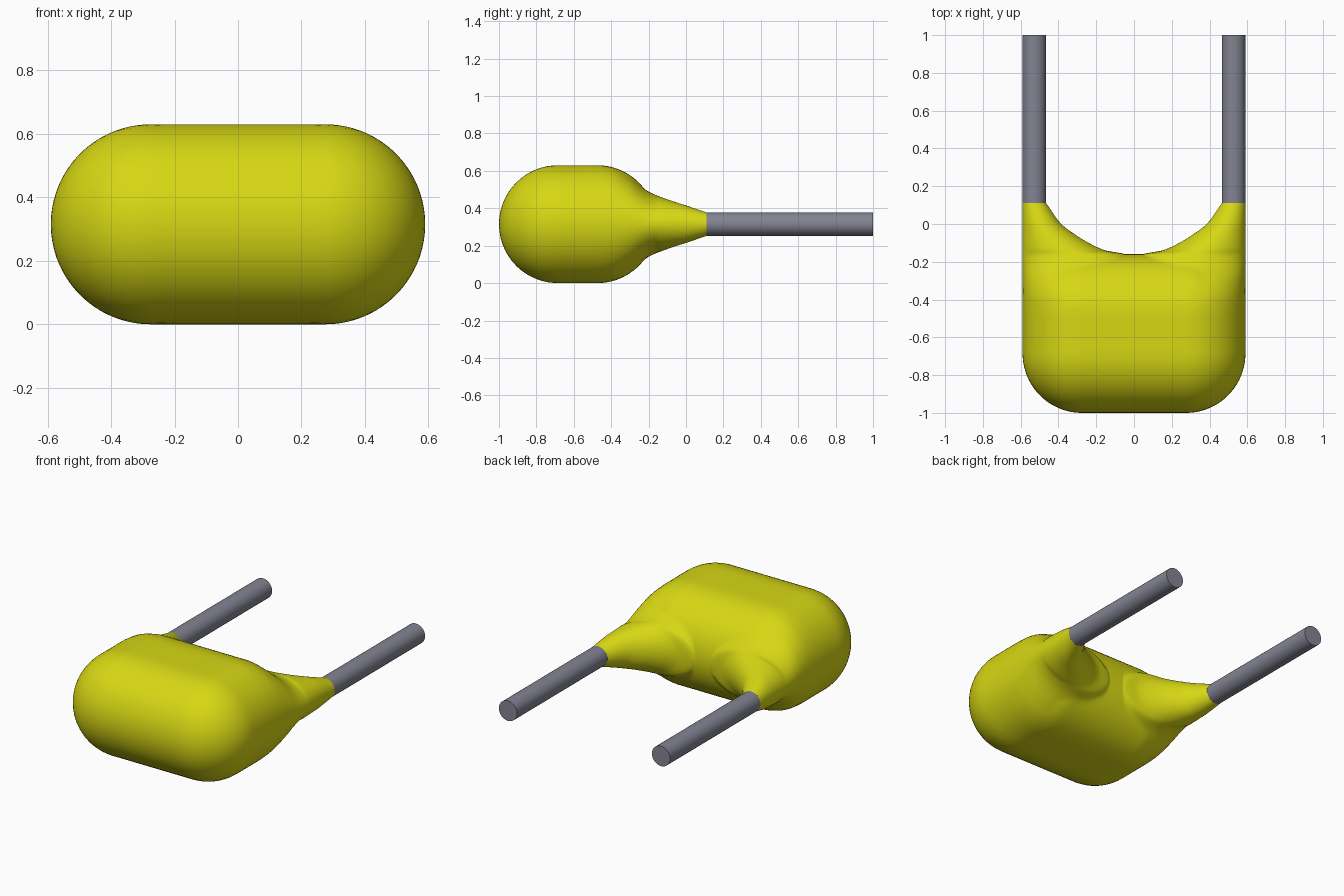
import bpy, bmesh, math
from mathutils import Matrix

cube = bpy.data.objects.get("Cube")
if cube:
    bpy.data.objects.remove(cube, do_unlink=True)

R = 0.315          # body edge radius and mid height
CX = 0.275         # half width of the flat core
CY0, CY1 = -0.685, -0.475
OUT = CX + R       # outer side of the body


def material(name, rgb):
    m = bpy.data.materials.new(name)
    m.use_nodes = True
    m.diffuse_color = (*rgb, 1)
    m.node_tree.nodes["Principled BSDF"].inputs["Base Color"].default_value = (*rgb, 1)
    return m


yellow = material("yellow coating", (0.68, 0.68, 0.007))
grey = material("grey metal", (0.23, 0.23, 0.29))


def curve(keys):
    """Smooth monotone interpolation through (position, value) keys."""
    n = len(keys)
    slope = [(keys[i + 1][1] - keys[i][1]) / (keys[i + 1][0] - keys[i][0]) for i in range(n - 1)]
    tan = [slope[0]]
    for a, b in zip(slope, slope[1:]):
        tan.append(2 * a * b / (a + b) if a * b > 0 else 0)
    tan.append(slope[-1])

    def f(p):
        p = min(max(p, keys[0][0]), keys[-1][0])
        i = max(k for k in range(n - 1) if keys[k][0] <= p)
        d = keys[i + 1][0] - keys[i][0]
        u = (p - keys[i][0]) / d
        return ((2*u**3 - 3*u**2 + 1) * keys[i][1] + (u**3 - 2*u**2 + u) * d * tan[i]
                + (3*u**2 - 2*u**3) * keys[i + 1][1] + (u**3 - u**2) * d * tan[i + 1])
    return f


# Tapering shoulder: inner side and half height along y
inner_x = curve([(-0.475, -0.04), (-0.25, -0.01), (-0.16, 0.05), (-0.14, 0.15), (-0.1, 0.24),
                 (-0.05, 0.32), (0, 0.385), (0.11, 0.465)])
half_h = curve([(-0.475, R), (-0.4, 0.305), (-0.3, 0.255), (-0.25, 0.212), (-0.2, 0.174),
                (-0.1, 0.133), (0, 0.1), (0.11, 0.0625)])
# Where each section meets the inner and outer edge
inner_y = curve(list(enumerate([0.11, 0, -0.05, -0.1, -0.13, -0.145, -0.153, -0.16, -0.16])))
outer_y = curve(list(enumerate([0.11, 0, -0.12, -0.28, -0.475, CY0])))


def height(x, y):
    """Half height of the body: rounded slab joined with the shoulder."""
    dx = max(abs(x) - CX, 0)
    dy = max(CY0 - y, y - CY1, 0)
    slab = math.sqrt(max(R * R - dx * dx - dy * dy, 0))
    if y < CY1:
        return slab
    xi = inner_x(y)
    a = (OUT - xi) / 2
    u = (x - xi - a) / a
    return max(slab, half_h(y) * math.sqrt(max(1 - u * u, 0)))


def edges(t):
    """Outer and inner end points of section t, from the leg (0) to the middle (8)."""
    if t <= 5:
        o = (OUT, outer_y(t))
    elif t <= 7:
        a = (t - 5) / 2 * math.pi / 2
        o = (CX + R * math.cos(a), CY0 - R * math.sin(a))
    else:
        o = (CX * (8 - t), CY0 - R)
    iy = inner_y(t)
    i = (inner_x(iy), iy) if t <= 7 else (0.05 * (8 - t), iy)
    return o, i


# Body: half of a U-shaped loft, mirrored
STEPS, N = 80, 64
bm = bmesh.new()
loops = []
for k in range(STEPS + 1):
    o, i = edges(8 * k / STEPS)
    loop = []
    for j in range(N):
        ang = 2 * math.pi * j / N
        s = (1 - math.cos(ang)) / 2
        x, y = o[0] + (i[0] - o[0]) * s, o[1] + (i[1] - o[1]) * s
        h = 0 if j in (0, N // 2) else height(x, y)
        loop.append(bm.verts.new((x, y, R + math.copysign(h, math.sin(ang)))))
    loops.append(loop)
for a, b in zip(loops, loops[1:]):
    for j in range(N):
        bm.faces.new((a[j], a[(j + 1) % N], b[(j + 1) % N], b[j]))
bm.faces.new(loops[0])
bmesh.ops.remove_doubles(bm, verts=bm.verts, dist=1e-5)
bmesh.ops.recalc_face_normals(bm, faces=bm.faces)
# The half is open at x = 0, so make sure the normals point outward
bm.faces.ensure_lookup_table()
top = max(bm.faces, key=lambda f: f.calc_center_median().z)
if top.normal.z < 0:
    bmesh.ops.reverse_faces(bm, faces=bm.faces)


def add_object(name, bm, mat):
    me = bpy.data.meshes.new(name)
    bm.to_mesh(me)
    bm.free()
    me.materials.append(mat)
    ob = bpy.data.objects.new(name, me)
    bpy.context.collection.objects.link(ob)
    bpy.ops.object.select_all(action='DESELECT')
    ob.select_set(True)
    bpy.context.view_layer.objects.active = ob
    bpy.ops.object.shade_smooth_by_angle(angle=math.radians(50))
    return ob


body = add_object("coated_body", bm, yellow)
mirror = body.modifiers.new("Mirror", 'MIRROR')
mirror.use_clip = True
mirror.merge_threshold = 0.0005

# Wire legs
for name, side in (("left_leg", 1), ("right_leg", -1)):
    bm = bmesh.new()
    bmesh.ops.create_cone(bm, cap_ends=True, segments=32, radius1=0.0625, radius2=0.0625, depth=0.9,
                          matrix=Matrix.Translation((side * 0.5275, 0.55, R))
                          @ Matrix.Rotation(math.pi / 2, 4, 'X'))
    add_object(name, bm, grey)
